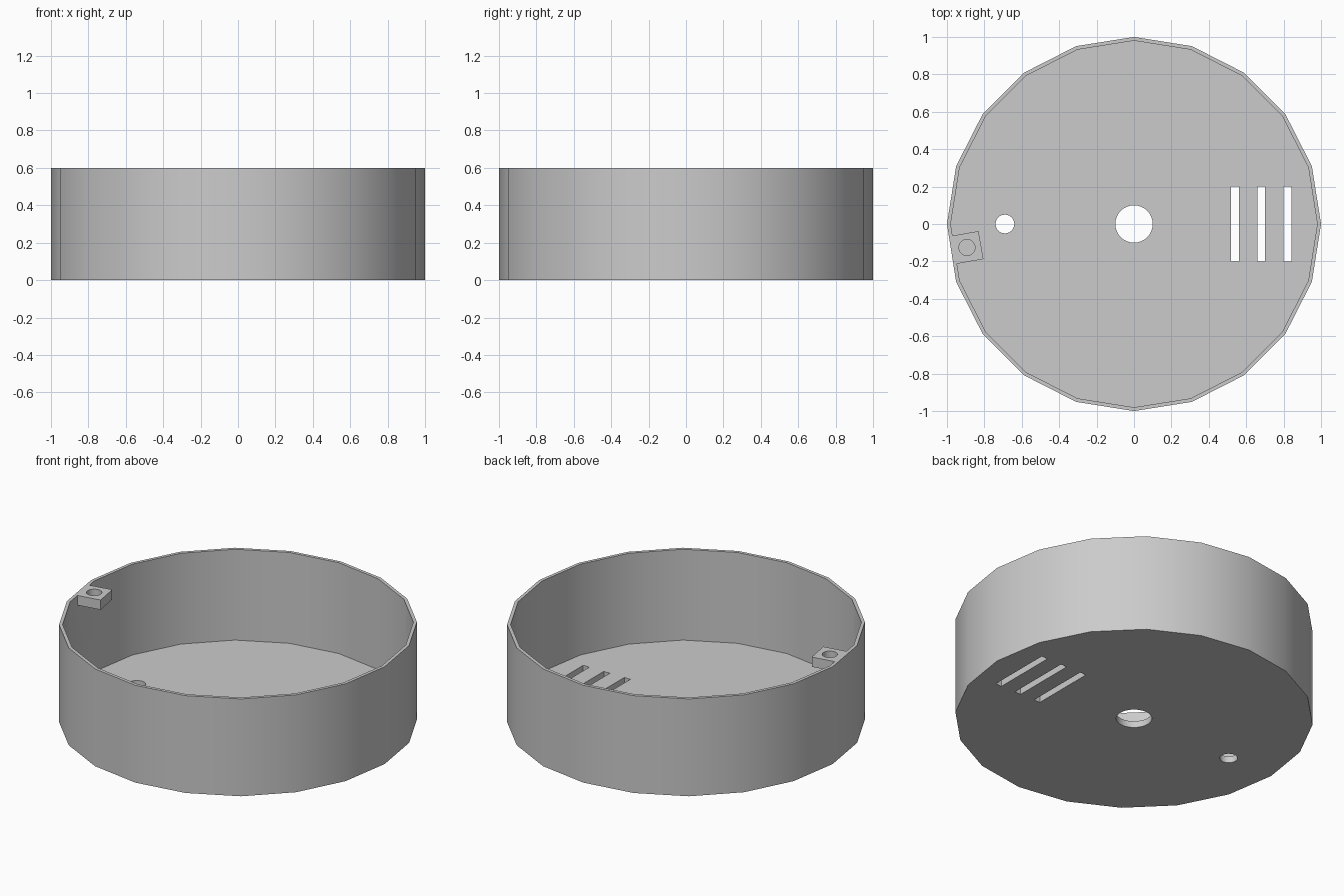
import bpy, bmesh
from math import pi, radians
from mathutils import Matrix, Vector

cube = bpy.data.objects.get("Cube")
if cube:
    bpy.data.objects.remove(cube, do_unlink=True)

SIDES, HEIGHT, FLOOR, WALL = 20, 0.6, 0.04, 0.02

grey = bpy.data.materials.new("plain_grey")
grey.use_nodes = True
grey.diffuse_color = (0.6, 0.6, 0.6, 1)
grey.node_tree.nodes["Principled BSDF"].inputs["Base Color"].default_value = (0.6, 0.6, 0.6, 1)


def add_object(name, bm):
    mesh = bpy.data.meshes.new(name)
    bm.normal_update()
    bm.to_mesh(mesh)
    bm.free()
    mesh.materials.append(grey)
    obj = bpy.data.objects.new(name, mesh)
    bpy.context.collection.objects.link(obj)
    return obj


def prism(name, radius, x, y, z0, z1, sides=32):
    bm = bmesh.new()
    bmesh.ops.create_cone(bm, cap_ends=True, segments=sides, radius1=radius, radius2=radius,
                          depth=z1 - z0, matrix=Matrix.Translation((x, y, (z0 + z1) / 2)))
    return add_object(name, bm)


def box(name, size, centre, turn=0.0):
    bm = bmesh.new()
    place = Matrix.Translation(centre) @ Matrix.Rotation(turn, 4, 'Z') @ Matrix.Diagonal((*size, 1))
    bmesh.ops.create_cube(bm, size=1, matrix=place)
    return add_object(name, bm)


def combine(target, tool, operation):
    mod = target.modifiers.new(operation.lower(), 'BOOLEAN')
    mod.operation, mod.solver, mod.object = operation, 'EXACT', tool
    bpy.context.view_layer.objects.active = target
    bpy.ops.object.modifier_apply(modifier=mod.name)
    bpy.data.objects.remove(tool, do_unlink=True)


# Round tray: a solid prism hollowed from above
tray = prism("round_tray", 1, 0, 0, 0, HEIGHT, SIDES)
combine(tray, prism("hollow", 1 - WALL, 0, 0, FLOOR, HEIGHT + 0.2, SIDES), 'DIFFERENCE')

# Screw tab, flush with the rim and rooted in the wall
turn = radians(10)
hole = Vector((-0.893, -0.126, HEIGHT - 0.03))
outward = Matrix.Rotation(turn, 3, 'Z') @ Vector((-1, 0, 0))
tab = box("screw_tab", (0.152, 0.152, 0.06), hole, turn)
combine(tray, tab, 'UNION')
combine(tray, prism("screw_hole", 0.043, hole.x, hole.y, 0.5, 0.7), 'DIFFERENCE')

# Openings in the floor: centre hole, cable hole and three vents
combine(tray, prism("centre_hole", 0.1, 0, 0, -0.1, 0.1), 'DIFFERENCE')
combine(tray, prism("cable_hole", 0.05, -0.69, 0, -0.1, 0.1), 'DIFFERENCE')
for x in (0.54, 0.68, 0.82):
    combine(tray, box("vent", (0.042, 0.4, 0.2), (x, 0, 0)), 'DIFFERENCE')

# Smooth walls, sharp rims
bpy.ops.object.select_all(action='DESELECT')
tray.select_set(True)
bpy.context.view_layer.objects.active = tray
bpy.ops.object.shade_smooth_by_angle(angle=radians(30))
